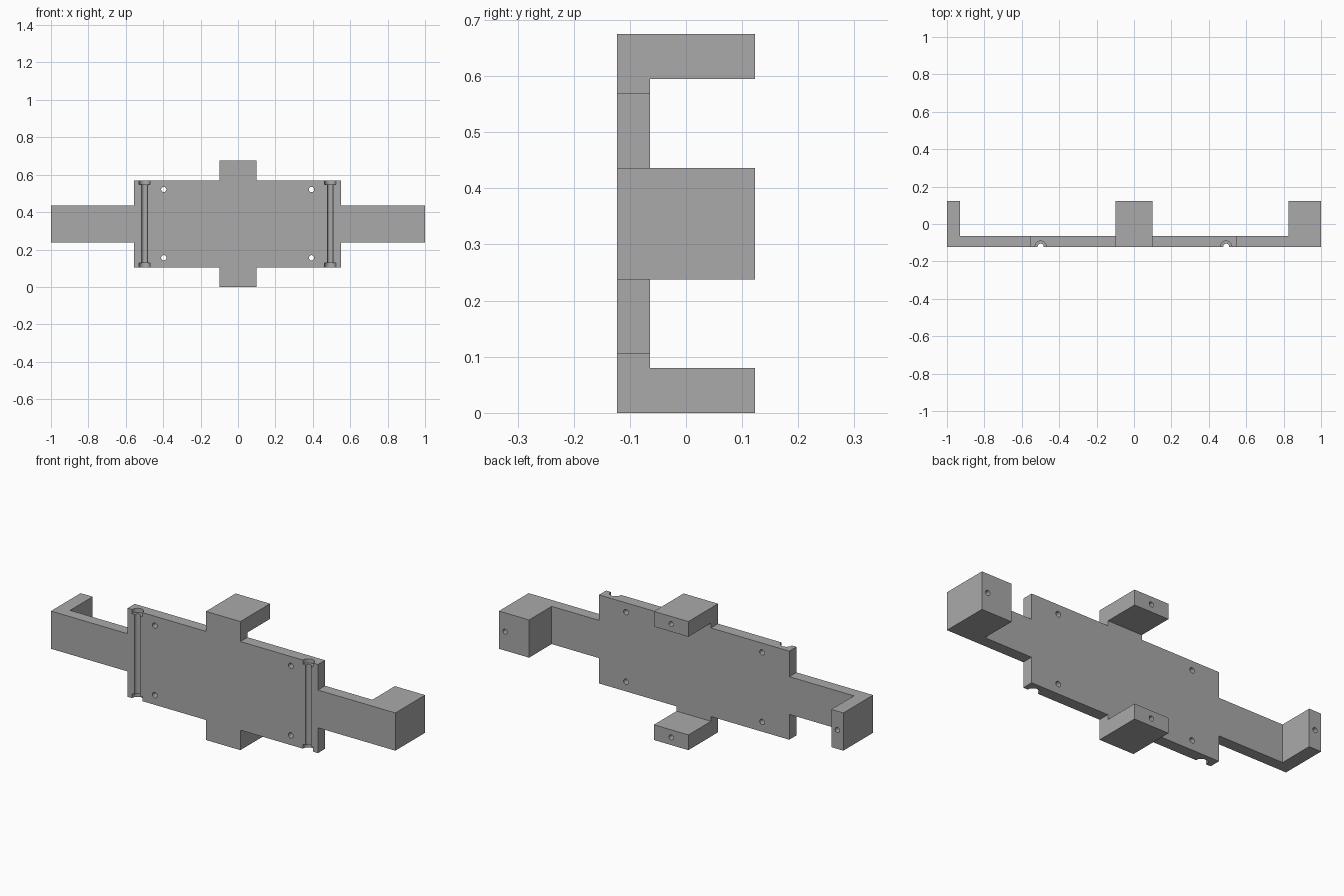
import bpy
import bmesh
import math
from mathutils import Matrix, Vector

cube = bpy.data.objects.get("Cube")
if cube:
    bpy.data.objects.remove(cube, do_unlink=True)

FRONT, PLATE_BACK, BACK = -0.123, -0.064, 0.123
MID_Z = 0.337

grey = bpy.data.materials.new("plain_grey")
grey.use_nodes = True
colour = (0.4, 0.4, 0.4, 1)
grey.diffuse_color = colour
grey.node_tree.nodes["Principled BSDF"].inputs["Base Color"].default_value = colour


def to_object(bm, name):
    bmesh.ops.recalc_face_normals(bm, faces=bm.faces)
    mesh = bpy.data.meshes.new(name)
    bm.to_mesh(mesh)
    bm.free()
    mesh.materials.append(grey)
    obj = bpy.data.objects.new(name, mesh)
    bpy.context.collection.objects.link(obj)
    return obj


def box(name, x0, x1, y0, y1, z0, z1):
    bm = bmesh.new()
    size = Matrix.Diagonal((x1 - x0, y1 - y0, z1 - z0, 1))
    centre = Matrix.Translation(((x0 + x1) / 2, (y0 + y1) / 2, (z0 + z1) / 2))
    bmesh.ops.create_cube(bm, size=1, matrix=centre @ size)
    return to_object(bm, name)


def cylinder(name, start, end, radius, sides=32):
    a, b = Vector(start), Vector(end)
    turn = (b - a).to_track_quat("Z", "Y").to_matrix().to_4x4()
    bm = bmesh.new()
    bmesh.ops.create_cone(bm, cap_ends=True, segments=sides, radius1=radius,
                          radius2=radius, depth=(b - a).length,
                          matrix=Matrix.Translation((a + b) / 2) @ turn)
    return to_object(bm, name)


def combine(target, other, operation):
    other.hide_render = True
    mod = target.modifiers.new(other.name, "BOOLEAN")
    mod.operation, mod.solver, mod.object = operation, "EXACT", other
    bpy.context.view_layer.objects.active = target
    bpy.ops.object.modifier_apply(modifier=mod.name)
    bpy.data.objects.remove(other, do_unlink=True)


# Cross-shaped plate, extruded from its outline
outline = [(-1, 0.238), (-0.555, 0.238), (-0.555, 0.105), (-0.1, 0.105),
           (-0.1, 0), (0.1, 0), (0.1, 0.105), (0.55, 0.105),
           (0.55, 0.238), (1, 0.238), (1, 0.436), (0.55, 0.436),
           (0.55, 0.57), (0.1, 0.57), (0.1, 0.675), (-0.1, 0.675),
           (-0.1, 0.57), (-0.555, 0.57), (-0.555, 0.436), (-1, 0.436)]
bm = bmesh.new()
face = bm.faces.new([bm.verts.new((x, FRONT, z)) for x, z in outline])
extruded = bmesh.ops.extrude_face_region(bm, geom=[face])
verts = [g for g in extruded["geom"] if isinstance(g, bmesh.types.BMVert)]
bmesh.ops.translate(bm, verts=verts, vec=(0, PLATE_BACK - FRONT, 0))
bracket = to_object(bm, "mounting_bracket")

# Four blocks reaching back from the ends of the arms
for name, x0, x1, z0, z1 in (("right_block", -1, -0.93, 0.238, 0.436),
                             ("left_block", 0.825, 1, 0.238, 0.436),
                             ("lower_block", -0.1, 0.1, 0, 0.08),
                             ("upper_block", -0.1, 0.1, 0.595, 0.675)):
    combine(bracket, box(name, x0, x1, FRONT, BACK, z0, z1), "UNION")

# Vertical rod grooves in the front, with wider pockets at both ends
for x in (-0.499, 0.493):
    y = FRONT + 0.002
    combine(bracket, cylinder("groove", (x, y, 0.05), (x, y, 0.62), 0.016), "DIFFERENCE")
    for z0, z1 in ((0.05, 0.128), (0.548, 0.62)):
        combine(bracket, cylinder("pocket", (x, y, z0), (x, y, z1), 0.03), "DIFFERENCE")

# Through holes near the plate corners
for x in (-0.397, 0.393):
    for z in (0.156, 0.521):
        combine(bracket, cylinder("plate_hole", (x, -0.2, z), (x, 0, z), 0.014), "DIFFERENCE")

# Blind screw holes in the back of the blocks
for x, z in ((-0.965, MID_Z), (0.965, MID_Z), (0, 0.04), (0, 0.635)):
    combine(bracket, cylinder("screw_hole", (x, 0, z), (x, 0.2, z), 0.013), "DIFFERENCE")

# Clean flat faces, and smooth only the round cuts
bm = bmesh.new()
bm.from_mesh(bracket.data)
bmesh.ops.remove_doubles(bm, verts=bm.verts, dist=1e-5)
bmesh.ops.dissolve_limit(bm, angle_limit=math.radians(1), verts=bm.verts, edges=bm.edges)
bm.to_mesh(bracket.data)
bm.free()
bpy.ops.object.select_all(action="DESELECT")
bracket.select_set(True)
bpy.context.view_layer.objects.active = bracket
bpy.ops.object.shade_smooth_by_angle(angle=math.radians(30))
